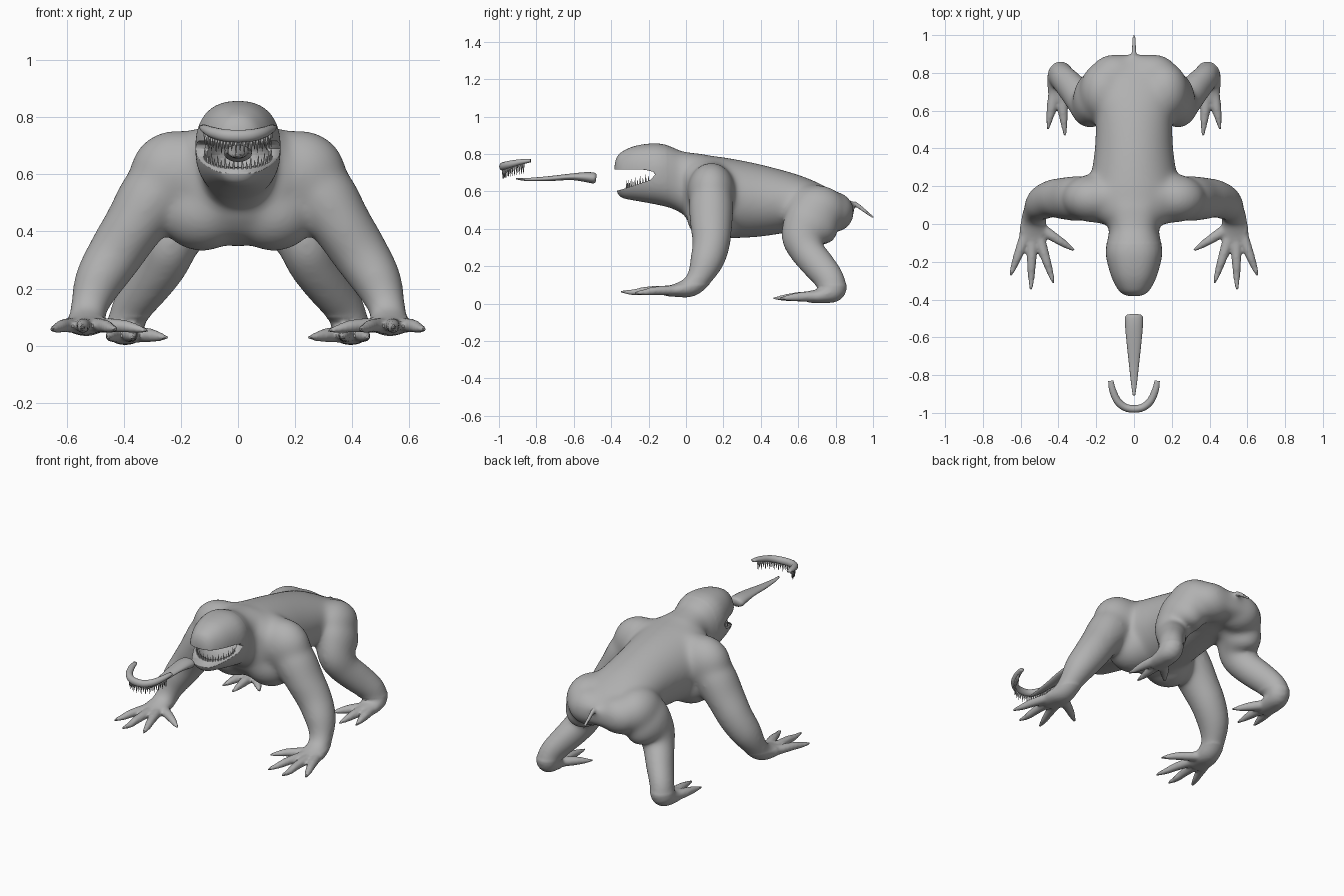
import bpy, bmesh, math
from mathutils import Vector, Matrix

if "Cube" in bpy.data.objects:
    bpy.data.objects.remove(bpy.data.objects["Cube"])

skin = bpy.data.materials.new("grey clay")
skin.use_nodes = True
skin.diffuse_color = (0.44, 0.44, 0.44, 1)
skin.node_tree.nodes["Principled BSDF"].inputs["Base Color"].default_value = (0.44, 0.44, 0.44, 1)


def spline(points, steps):
    """Catmull-Rom through tuples of any length."""
    pts = [Vector(p) for p in points]
    pts = [pts[0] * 2 - pts[1]] + pts + [pts[-1] * 2 - pts[-2]]
    out = []
    for a, b, c, d in zip(pts, pts[1:], pts[2:], pts[3:]):
        for i in range(steps):
            t = i / steps
            out.append(0.5 * (2 * b + (c - a) * t + (2 * a - 5 * b + 4 * c - d) * t ** 2
                              + (3 * b - a - 3 * c + d) * t ** 3))
    return out + [pts[-2]]


def skin_rings(bm, rings):
    for r, q in zip(rings, rings[1:]):
        for k in range(len(r)):
            j = (k + 1) % len(r)
            bm.faces.new((r[k], r[j], q[j], q[k]))
    bm.faces.new(rings[0][::-1])
    bm.faces.new(rings[-1])


def tube(bm, points, sides=20, mode="follow", power=2.0):
    """Loft through (x, y, z, half width, half height) stations.
    follow: rings turn with the path; upright: rings face y; level: path lies flat."""
    path = spline(points, 5)
    rings = []
    for i, p in enumerate(path):
        tangent = Vector(path[min(i + 1, len(path) - 1)][:3]) - Vector(path[max(i - 1, 0)][:3])
        tangent.normalize()
        across, up = Vector((1, 0, 0)), Vector((0, 0, 1))
        if mode == "level":
            across = up.cross(tangent).normalized()
        elif mode == "follow":
            across = (across - tangent * across.dot(tangent)).normalized()
            up = tangent.cross(across)
        ring = []
        for k in range(sides):
            c, s = math.cos(math.tau * k / sides), math.sin(math.tau * k / sides)
            c = math.copysign(abs(c) ** (2 / power), c) * max(p[3], 0.002)
            s = math.copysign(abs(s) ** (2 / power), s) * max(p[4], 0.002)
            ring.append(bm.verts.new(Vector(p[:3]) + across * c + up * s))
        rings.append(ring)
    skin_rings(bm, rings)


def ball(bm, centre, size):
    m = Matrix.Translation(centre) @ Matrix.Diagonal((*size, 1))
    bmesh.ops.create_uvsphere(bm, u_segments=32, v_segments=20, radius=1, matrix=m)


def tooth(bm, base, tip, radius):
    base, tip = Vector(base), Vector(tip)
    axis = tip - base
    m = Matrix.Translation((base + tip) / 2) @ axis.to_track_quat("Z", "Y").to_matrix().to_4x4()
    bmesh.ops.create_cone(bm, cap_ends=True, segments=6, radius1=radius, radius2=0.001,
                          depth=axis.length, matrix=m)


def finish(bm, name):
    bmesh.ops.recalc_face_normals(bm, faces=bm.faces)
    mesh = bpy.data.meshes.new(name)
    bm.to_mesh(mesh)
    bm.free()
    mesh.materials.append(skin)
    obj = bpy.data.objects.new(name, mesh)
    bpy.context.collection.objects.link(obj)
    for f in mesh.polygons:
        f.use_smooth = True
    return obj


def profile(stations):
    """Stations (y, top, bottom, half width) on the centre line."""
    return [(0, y, (t + b) / 2, w, (t - b) / 2) for y, t, b, w in stations]


# Torso and head
bm = bmesh.new()
tube(bm, profile([(0, .77, .45, .18), (.06, .795, .385, .23), (.15, .79, .35, .25),
                  (.28, .77, .35, .225), (.42, .74, .36, .207), (.6, .69, .39, .205),
                  (.72, .64, .41, .235), (.82, .585, .41, .225), (.875, .55, .43, .17),
                  (.895, .52, .46, .11)]), 32, "upright")
tube(bm, profile([(-.382, .75, .67, .035), (-.37, .785, .6, .062), (-.345, .812, .566, .088),
                  (-.27, .845, .55, .124), (-.16, .858, .53, .15), (-.08, .842, .51, .141),
                  (-.02, .815, .48, .132), (.1, .8, .43, .18)]), 32, "upright", 2.35)
# Shoulder girdle
ball(bm, (0, .14, .635), (.33, .125, .14))

for s in (1, -1):
    # Chest, shoulder, hip and buttock masses
    ball(bm, (s * .125, .14, .475), (.155, .14, .145))
    ball(bm, (s * .215, .135, .6), (.165, .128, .155))
    ball(bm, (s * .16, .7, .5), (.13, .16, .135))
    ball(bm, (s * .1, .79, .49), (.135, .11, .11))
    # Arm, wrist and palm
    tube(bm, [(s * x, y, z, w, h) for x, y, z, w, h in
              [(.22, .135, .6, .1, .1), (.29, .135, .53, .122, .12), (.365, .135, .42, .107, .114),
               (.43, .135, .32, .1, .102), (.488, .11, .225, .088, .092), (.52, .07, .14, .068, .068),
               (.53, .02, .09, .066, .055), (.535, -.05, .073, .072, .038),
               (.53, -.11, .064, .06, .024)]])
    # Four clawed fingers
    for bx, by, tx, ty, tz in [(.57, -.05, .655, -.275, .058), (.54, -.06, .545, -.35, .065),
                               (.51, -.05, .425, -.315, .058), (.5, -.02, .315, -.14, .05)]:
        mx, my = bx + (tx - bx) * .5, by + (ty - by) * .5
        nx, ny = bx + (tx - bx) * .75, by + (ty - by) * .75
        tube(bm, [(s * bx, by, .072, .034, .028), (s * mx, my, .069, .025, .024),
                  (s * nx, ny, .061, .019, .018), (s * tx, ty, tz, .008, .008)], 10)
    # Haunch, shin and foot
    tube(bm, [(s * x, y, z, w, h) for x, y, z, w, h in
              [(.14, .72, .5, .1, .11), (.2, .675, .44, .118, .155), (.235, .625, .36, .1, .12),
               (.265, .645, .285, .09, .095), (.32, .71, .205, .08, .09), (.375, .77, .13, .07, .08),
               (.392, .785, .075, .066, .07), (.395, .73, .045, .064, .044),
               (.395, .65, .035, .057, .03)]])
    # Three clawed toes
    for bx, by, tx, ty in [(.42, .7, .457, .5), (.385, .7, .365, .465), (.37, .7, .245, .56)]:
        mx, my = (bx + tx) / 2, (by + ty) / 2
        tube(bm, [(s * bx, by, .04, .034, .03), (s * mx, my, .036, .026, .025),
                  (s * tx, ty, .027, .008, .008)], 10)
# Tail
tube(bm, [(0, .83, .55, .022, .02), (0, .9, .535, .015, .014), (0, .95, .5, .012, .012),
          (0, 1.004, .458, .008, .008)], 10)
body = finish(bm, "creature_body")

# Fuse the masses, then relax the big forms more than the fingers
fuse = body.modifiers.new("fuse", "REMESH")
fuse.mode = "VOXEL"
fuse.voxel_size = 0.0085
fused = bpy.data.meshes.new_from_object(body.evaluated_get(bpy.context.evaluated_depsgraph_get()))
body.modifiers.clear()
bm = bmesh.new()
bm.from_mesh(fused)
fine = [v for v in bm.verts if v.co.z < .1 or v.co.y > .9]
head = [v for v in bm.verts if v.co.z >= .1 and v.co.y < -.1]
broad = [v for v in bm.verts if v.co.z >= .1 and -.1 <= v.co.y <= .9]
for verts, passes in ((fine, 3), (head, 10), (broad, 40)):
    for _ in range(passes):
        bmesh.ops.smooth_vert(bm, verts=verts, factor=.5, use_axis_x=True, use_axis_y=True, use_axis_z=True)
bm.to_mesh(body.data)
bm.free()

# Open mouth: wedge between the lips and a hollow behind it
bm = bmesh.new()
gap = [(-.5, .718), (-.22, .716), (-.175, .705), (-.165, .69), (-.19, .662), (-.34, .612), (-.5, .57)]
skin_rings(bm, [[bm.verts.new((x, y, z)) for y, z in gap] for x in (-.3, .3)])
wedge = finish(bm, "mouth_gap_cutter")
bm = bmesh.new()
ball(bm, (0, -.2, .668), (.112, .125, .075))
hollow = finish(bm, "mouth_hollow_cutter")
for cutter in (wedge, hollow):
    cut = body.modifiers.new("mouth", "BOOLEAN")
    cut.operation = "DIFFERENCE"
    cut.object = cutter
    cutter.hide_render = True
    cutter.hide_set(True)
bpy.context.view_layer.objects.active = body
body.select_set(True)
bpy.ops.object.shade_smooth_by_angle(angle=math.radians(40))

# Lower teeth around the jaw
bm = bmesh.new()
for i in range(25):
    a = math.pi * i / 24
    x, y = .115 * math.cos(a), -.2 - .118 * math.sin(a)
    z = .655 + (y + .2) * .33
    tooth(bm, (x, y, z - .025), (x * 1.02, y, z + (.042 if i % 2 else .028)), .008)
finish(bm, "lower_teeth")

# Detached upper gum, a horseshoe with hanging teeth
arch = [(-.123, -.83, .765, .014, .009), (-.113, -.88, .758, .018, .015), (-.085, -.94, .745, .02, .02),
        (-.035, -.975, .735, .02, .022)]
arch += [(-x, y, z, w, h) for x, y, z, w, h in reversed(arch)]
bm = bmesh.new()
tube(bm, arch, 14, "level")
finish(bm, "upper_gum")
bm = bmesh.new()
for i, p in enumerate(spline(arch, 5)[4:-4]):
    tooth(bm, (p[0], p[1], p[2] - .008), (p[0], p[1], p[2] - (.065 if i % 2 else .052)), .007)
finish(bm, "upper_teeth")

# Detached tongue
bm = bmesh.new()
tube(bm, [(0, -.908, .668, .006, .004), (0, -.85, .664, .015, .008), (0, -.74, .668, .027, .013),
          (0, -.62, .678, .04, .017), (0, -.54, .677, .047, .026), (0, -.495, .672, .048, .029),
          (0, -.48, .67, .036, .022)], 20)
finish(bm, "tongue")
